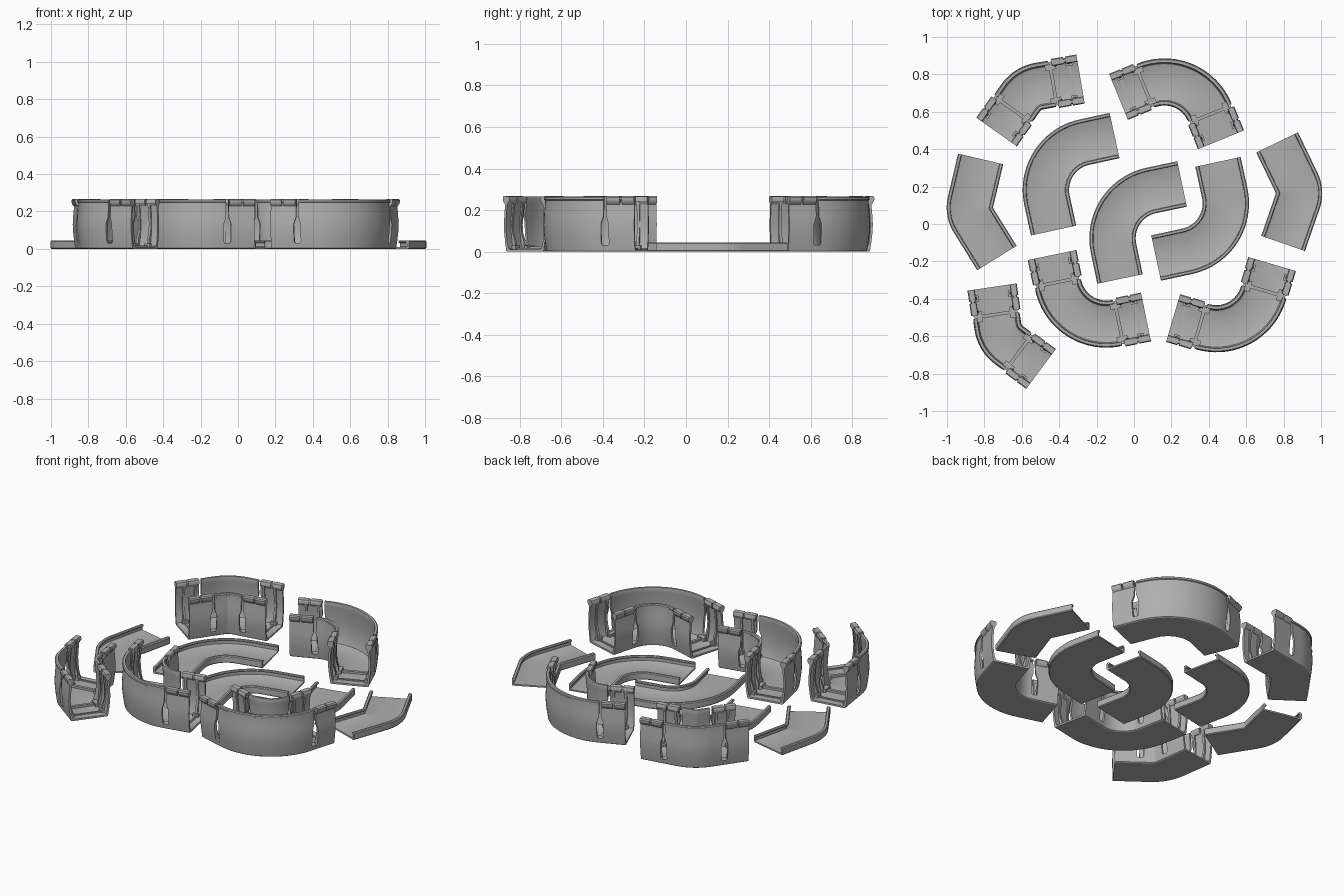
import bpy, bmesh, math
from mathutils import Vector

if "Cube" in bpy.data.objects:
    bpy.data.objects.remove(bpy.data.objects["Cube"])

grey = bpy.data.materials.new("grey plastic")
grey.diffuse_color = (0.43, 0.43, 0.43, 1)
grey.use_nodes = True
grey.node_tree.nodes["Principled BSDF"].inputs["Base Color"].default_value = grey.diffuse_color


def bend_path(a, b, turn, inner_radius, side):
    """Stations (point, normal) of a filleted bend from a to b; the normal points to the outside."""
    a, b = Vector(a), Vector(b)
    chord = b - a
    out = Vector((-chord.y, chord.x)).normalized() * side
    half = math.radians(turn) / 2
    corner = (a + b) / 2 + out * chord.length / 2 * math.tan(half)
    ha, hb = (corner - a).normalized(), (corner - b).normalized()
    r = inner_radius + 0.122
    tang = r * math.tan(half)
    centre = corner - out * r / math.cos(half)

    def normal(h):
        n = Vector((-h.y, h.x))
        return n if n.dot(out) > 0 else -n
    na, nb = normal(ha), normal(hb)
    stations = [(a, na)]
    steps = 24 if turn > 60 else 14
    for i in range(steps + 1):
        t = i / steps
        n = (na * math.sin((1 - t) * 2 * half) + nb * math.sin(t * 2 * half)) / math.sin(2 * half)
        stations.append((centre + n * r, n))
    stations.append((b, nb))
    return stations, [(a, ha, na), (b, hb, nb)]


def sweep(bm, stations, section):
    """Sweep a closed (offset, height) section along the stations and cap the ends."""
    rings = [[bm.verts.new((p.x + n.x * u, p.y + n.y * u, z)) for u, z in section]
             for p, n in stations]
    k = len(section)
    for r0, r1 in zip(rings, rings[1:]):
        for i in range(k):
            j = (i + 1) % k
            bm.faces.new((r0[i], r0[j], r1[j], r1[i]))
    bm.faces.new(rings[0])
    bm.faces.new(rings[-1])


def block(bm, end, s0, s1, section):
    """Short straight sweep between two distances from one end of a bend."""
    p, h, n = end
    sweep(bm, [(p + h * s0, n), (p + h * s1, n)], section)


def rect(u0, u1, z0, z1):
    return [(u0, z0), (u1, z0), (u1, z1), (u0, z1)]


def finish(bm, name):
    bmesh.ops.recalc_face_normals(bm, faces=bm.faces)
    mesh = bpy.data.meshes.new(name)
    bm.to_mesh(mesh)
    bm.free()
    ob = bpy.data.objects.new(name, mesh)
    bpy.context.collection.objects.link(ob)
    mesh.materials.append(grey)
    return ob


def activate(ob):
    bpy.ops.object.select_all(action='DESELECT')
    ob.select_set(True)
    bpy.context.view_layer.objects.active = ob


def smooth(ob):
    activate(ob)
    bpy.ops.object.shade_smooth_by_angle(angle=math.radians(32))


def symmetric(half):
    """Close a right-hand outline with its mirror image."""
    return half + [(-u, z) for u, z in reversed(half)]


# Channel section: outside of the bulged wall, rim, inside of the wall, floor
CHANNEL = symmetric([
    (0.106, 0), (0.112, 0.004), (0.118, 0.04), (0.124, 0.09), (0.126, 0.13), (0.123, 0.18),
    (0.118, 0.235), (0.118, 0.247), (0.124, 0.25), (0.124, 0.26), (0.119, 0.265),
    (0.105, 0.265), (0.103, 0.258), (0.106, 0.235), (0.111, 0.18), (0.114, 0.13),
    (0.112, 0.09), (0.106, 0.04), (0.098, 0.015), (0.090, 0.011)])
# Cover section: flat plate with a hooked rail along each edge
COVER = symmetric([
    (0.119, 0), (0.124, 0.005), (0.124, 0.04), (0.119, 0.045), (0.107, 0.045), (0.103, 0.04),
    (0.103, 0.034), (0.113, 0.031), (0.113, 0.012), (0.108, 0.009)])
# Keyhole slot outline: distance from the end, height
SLOT_AT = 0.148
SLOT = [(-0.014, 0.032), (0.014, 0.032), (0.019, 0.04), (0.019, 0.135), (0.007, 0.17),
        (0.007, 0.3), (-0.007, 0.3), (-0.007, 0.17), (-0.019, 0.135), (-0.019, 0.04)]


def make_cover(name, a, b, turn, radius, side):
    stations, _ = bend_path(a, b, turn, radius, side)
    bm = bmesh.new()
    sweep(bm, stations, COVER)
    smooth(finish(bm, name))


def make_channel(name, a, b, turn, radius, side):
    stations, ends = bend_path(a, b, turn, radius, side)
    bm = bmesh.new()
    sweep(bm, stations, CHANNEL)
    body = finish(bm, name)

    # Keyhole slots through both walls near each end
    bm = bmesh.new()
    for p, h, n in ends:
        rings = []
        for u in (-0.2, 0.2):
            rings.append([bm.verts.new((*(p + h * (SLOT_AT + s) + n * u), z)) for s, z in SLOT])
        k = len(SLOT)
        for i in range(k):
            j = (i + 1) % k
            bm.faces.new((rings[0][i], rings[0][j], rings[1][j], rings[1][i]))
        bm.faces.new(rings[0])
        bm.faces.new(rings[1])
    cutter = finish(bm, "slot_cutter")
    cutter.hide_render = True
    mod = body.modifiers.new("slots", 'BOOLEAN')
    mod.operation = 'DIFFERENCE'
    mod.solver = 'EXACT'
    mod.object = cutter
    activate(body)
    bpy.ops.object.modifier_apply(modifier=mod.name)
    bpy.data.objects.remove(cutter)
    smooth(body)

    # Clip heads, inner pillars and floor ribs at both ends
    bm = bmesh.new()
    for end in ends:
        for sg in (1, -1):
            head = [(sg * u, z) for u, z in (
                (0.098, 0.266), (0.094, 0.258), (0.094, 0.244), (0.104, 0.228), (0.119, 0.228),
                (0.130, 0.24), (0.133, 0.25), (0.133, 0.26), (0.128, 0.267))]
            block(bm, end, 0.0, 0.062, head)
            block(bm, end, 0.072, 0.138, head)
            pillar = [(sg * u, z) for u, z in (
                (0.09, 0.01), (0.108, 0.01), (0.117, 0.09), (0.119, 0.13), (0.115, 0.18),
                (0.108, 0.24), (0.097, 0.24), (0.104, 0.18), (0.107, 0.13), (0.104, 0.09),
                (0.09, 0.05))]
            block(bm, end, 0.04, 0.054, pillar)
            block(bm, end, 0.112, 0.126, pillar)
            block(bm, end, SLOT_AT - 0.03, SLOT_AT + 0.03, rect(sg * 0.075, sg * 0.104, 0.005, 0.03))
            block(bm, end, 0.03, 0.066, rect(sg * 0.08, sg * 0.1, 0.005, 0.03))
        block(bm, end, SLOT_AT - 0.009, SLOT_AT + 0.009, rect(-0.08, 0.08, 0.005, 0.024))
        block(bm, end, 0.042, 0.052, rect(-0.09, 0.09, 0.005, 0.018))
    smooth(finish(bm, name + "_clips"))


# Flat covers: ends, turn, inner radius, bulge side
make_cover("cover_left_45", (-0.82, 0.348), (-0.733, -0.182), 45, 0.006, -1)
make_cover("cover_right_45", (0.765, 0.436), (0.797, -0.104), 45, 0.006, 1)
make_cover("cover_upper_90", (-0.104, 0.473), (-0.43, -0.035), 90, 0.14, -1)
make_cover("cover_middle_90", (0.257, 0.214), (-0.075, -0.294), 90, 0.14, -1)
make_cover("cover_lower_90", (0.449, 0.332), (0.118, -0.182), 90, 0.14, 1)

# Deep channels
make_channel("channel_back_left_45", (-0.286, 0.775), (-0.735, 0.492), 45, 0.03, -1)
make_channel("channel_front_left_45", (-0.759, -0.337), (-0.497, -0.775), 45, 0.03, -1)
make_channel("channel_back_right_90", (-0.083, 0.68), (0.465, 0.45), 90, 0.14, 1)
make_channel("channel_front_middle_90", (-0.438, -0.166), (0.064, -0.497), 90, 0.14, -1)
make_channel("channel_front_right_90", (0.738, -0.214), (0.209, -0.503), 90, 0.14, 1)
